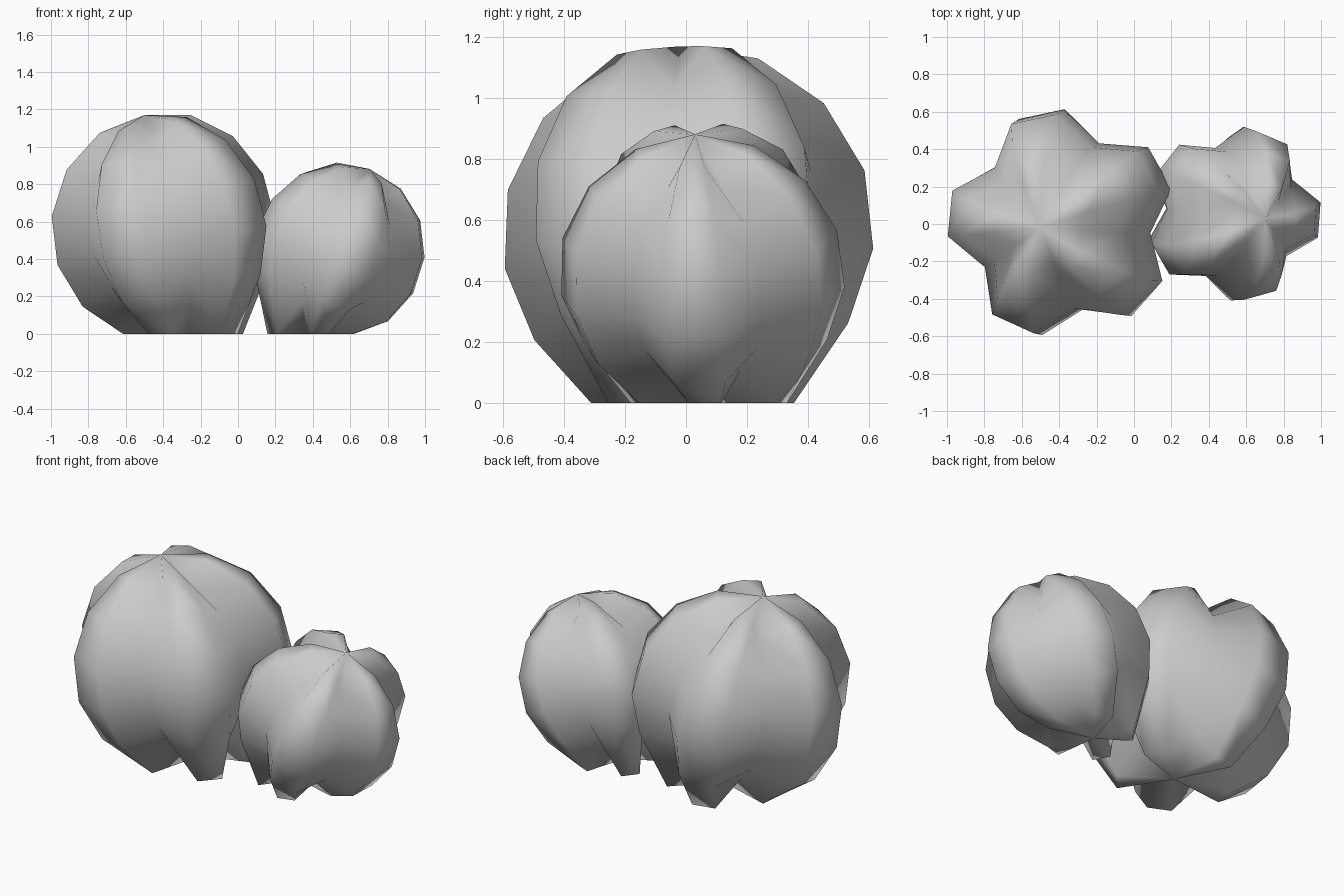
import bpy
import bmesh
from math import radians, sin, cos
from mathutils import Vector

cube = bpy.data.objects.get("Cube")
if cube:
    bpy.data.objects.remove(cube, do_unlink=True)

grey = bpy.data.materials.new("pale_grey")
grey.use_nodes = True
colour = (0.6, 0.6, 0.6, 1)
grey.diffuse_color = colour
grey.node_tree.nodes["Principled BSDF"].inputs["Base Color"].default_value = colour

LOBES = 5
SEGMENTS = LOBES * 3      # two crest points and one groove point per lobe
RINGS = 6
RING_STEP = radians(24.5)
GROOVE = 0.77             # groove depth as a share of the radius


def lobed_ball(name, centre, radius, axis, first_groove):
    """Tilted ball with deep grooves; lobe ends and lower pole rest on the floor."""
    centre = Vector(centre)
    tilt = Vector((0, 0, 1)).rotation_difference(Vector(axis))
    bm = bmesh.new()

    def point(polar, azimuth, scale=1, on_floor=False):
        d = Vector((sin(polar) * cos(azimuth), sin(polar) * sin(azimuth), cos(polar)))
        p = centre + tilt @ (d * radius * scale)
        if on_floor:
            p.z = 0
        return bm.verts.new(p)

    # Rings of crest and groove points
    rings = []
    for k in range(1, RINGS + 1):
        ring = []
        for s in range(SEGMENTS):
            azimuth = radians(first_groove + s * 360 / SEGMENTS)
            groove = s % 3 == 0
            ring.append(point(k * RING_STEP, azimuth, GROOVE if groove else 1,
                              k == RINGS and not groove))
        rings.append(ring)
    top = point(0, 0, 0.99)
    bottom = point(radians(180), 0, on_floor=True)

    # Skin between rings, closed at both poles
    for s in range(SEGMENTS):
        n = (s + 1) % SEGMENTS
        bm.faces.new((top, rings[0][s], rings[0][n]))
        for upper, lower in zip(rings, rings[1:]):
            bm.faces.new((upper[s], lower[s], lower[n], upper[n]))
        bm.faces.new((bottom, rings[-1][n], rings[-1][s]))
    bmesh.ops.recalc_face_normals(bm, faces=bm.faces[:])
    for face in bm.faces:
        face.smooth = True

    mesh = bpy.data.meshes.new(name)
    bm.to_mesh(mesh)
    bm.free()
    mesh.materials.append(grey)
    obj = bpy.data.objects.new(name, mesh)
    bpy.context.collection.objects.link(obj)


lobed_ball("large_lobed_ball", (-0.385, 0, 0.57), 0.617, (-0.11, -0.02, 0.57), -6)
lobed_ball("small_lobed_ball", (0.53, 0.055, 0.447), 0.473, (0.17, -0.025, 0.425), 32)
